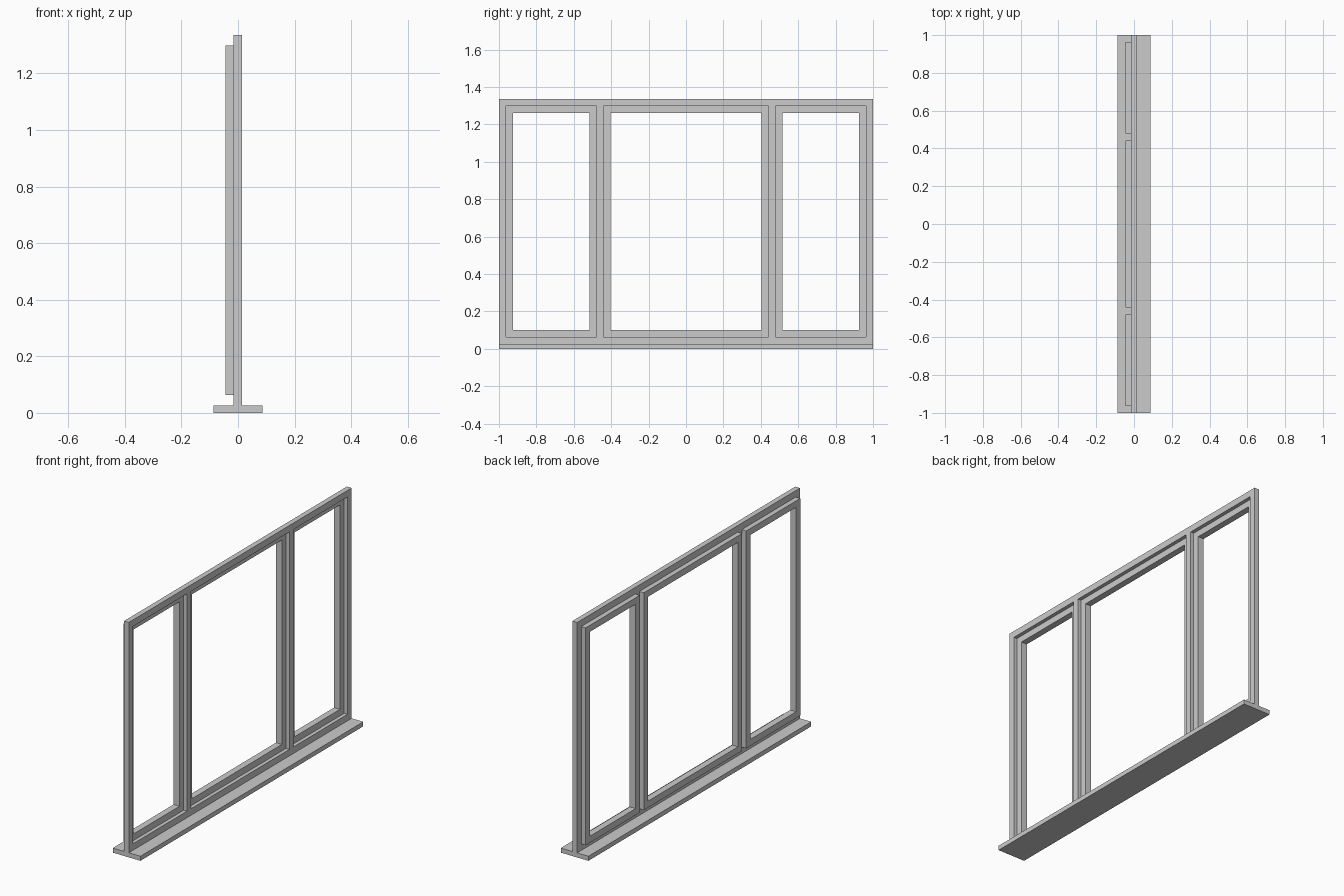
import bpy

cube = bpy.data.objects.get("Cube")
if cube:
    bpy.data.objects.remove(cube, do_unlink=True)

grey = bpy.data.materials.new("light_grey")
grey.use_nodes = True
colour = (0.6, 0.6, 0.6, 1)
grey.diffuse_color = colour
grey.node_tree.nodes["Principled BSDF"].inputs["Base Color"].default_value = colour


def add_mesh(name, verts, faces):
    mesh = bpy.data.meshes.new(name)
    mesh.from_pydata(verts, [], faces)
    mesh.materials.append(grey)
    obj = bpy.data.objects.new(name, mesh)
    bpy.context.collection.objects.link(obj)
    return obj


def box(name, x, y, z):
    """Box from (min, max) pairs."""
    verts = [(a, b, c) for a in x for b in y for c in z]
    faces = [(0, 1, 3, 2), (4, 6, 7, 5), (0, 4, 5, 1),
             (2, 3, 7, 6), (0, 2, 6, 4), (1, 5, 7, 3)]
    return add_mesh(name, verts, faces)


def ring(name, x, y, z, width):
    """Rectangular frame in the yz plane with mitred corners."""
    verts = []
    for depth in x:
        for inset in (0, width):
            y0, y1 = y[0] + inset, y[1] - inset
            z0, z1 = z[0] + inset, z[1] - inset
            verts += [(depth, y0, z0), (depth, y1, z0),
                      (depth, y1, z1), (depth, y0, z1)]
    faces = []
    for i in range(4):
        j = (i + 1) % 4
        faces += [(i, i + 4, j + 4, j), (i + 8, j + 8, j + 12, i + 12),
                  (i, j, j + 8, i + 8), (i + 4, i + 12, j + 12, j + 4)]
    return add_mesh(name, verts, faces)


SILL_TOP, TOP = 0.026, 1.335
BAR = 0.037
FRAME_X = (-0.016, 0.014)
SASH_X = (-0.044, -0.007)
MULLION = (0.441, 0.478)

# Sill and fixed outer frame
box("sill", (-0.087, 0.087), (-1, 1), (0, SILL_TOP))
ring("outer_frame", FRAME_X, (-1, 1), (SILL_TOP, TOP), BAR)

# Uprights between the three openings
opening_z = (SILL_TOP + BAR, TOP - BAR)
for side, name in ((-1, "front_mullion"), (1, "back_mullion")):
    box(name, FRAME_X, sorted(side * v for v in MULLION), opening_z)

# Sashes, standing proud of the frame on one side
sash_z = (SILL_TOP + BAR, TOP - BAR)
spans = {"front_sash": (BAR - 1, -MULLION[1]),
         "middle_sash": (-MULLION[0], MULLION[0]),
         "back_sash": (MULLION[1], 1 - BAR)}
for name, span in spans.items():
    ring(name, SASH_X, span, sash_z, BAR)
